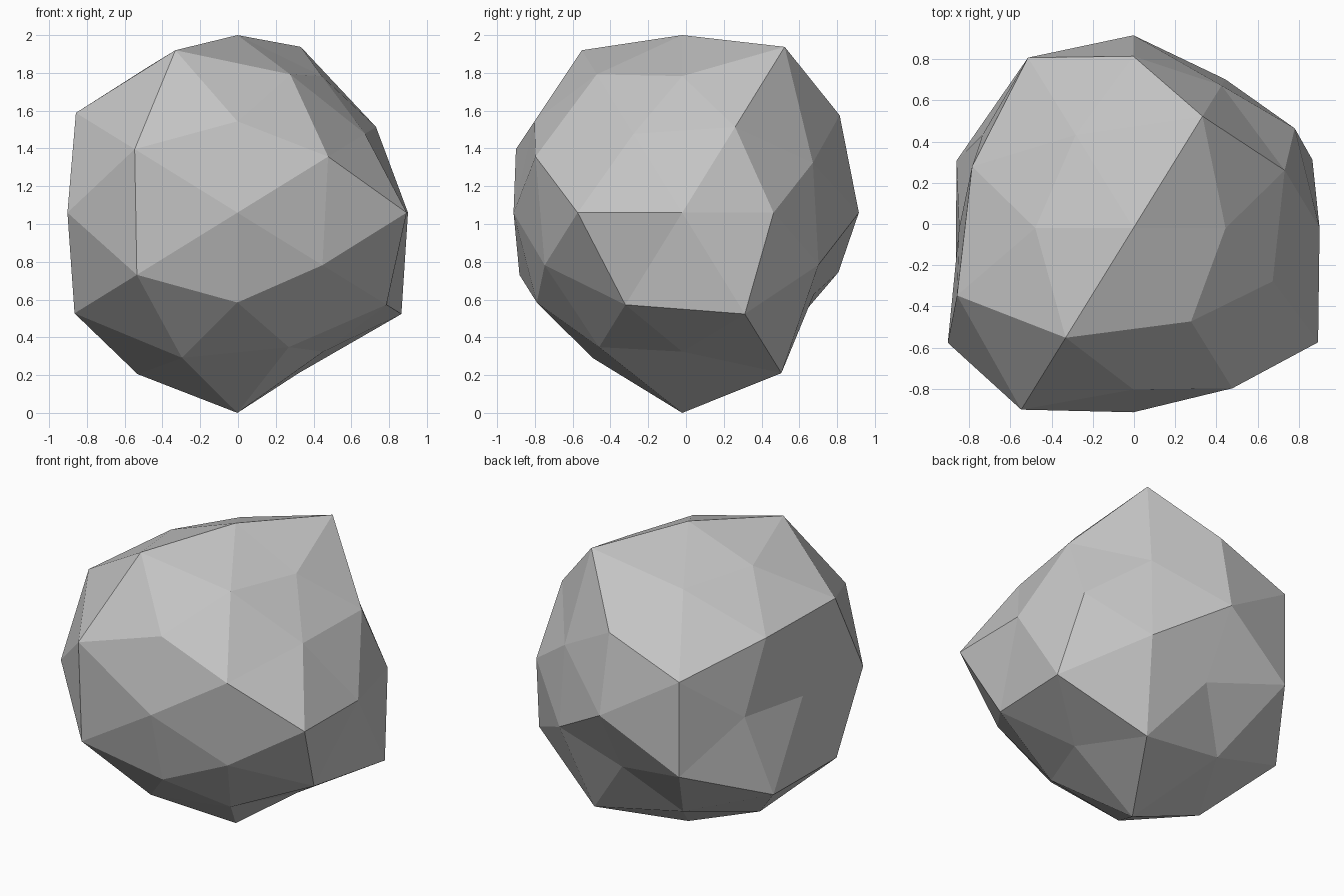
import bpy
import bmesh
from itertools import product
from mathutils import Vector

default_cube = bpy.data.objects.get("Cube")
if default_cube:
    bpy.data.objects.remove(default_cube, do_unlink=True)

GOLDEN = (1 + 5 ** 0.5) / 2
CENTRE = Vector((-0.003, -0.02, 1.06))


def mirrored(direction):
    """All sign variants of a direction, minus before plus, x slowest."""
    options = [(-value, value) if value else (0,) for value in direction]
    return [Vector(choice).normalized() for choice in product(*options)]


# Each family of directions on the ball, with the chiselled radius of every corner
families = [
    # axis tips
    ((1, 0, 0), (0.845, 0.903)),
    ((0, 1, 0), (0.893, 0.935)),
    ((0, 0, 1), (1.06, 0.94)),
    # main corners
    ((1, 0, GOLDEN), (1.005, 0.905, 0.865, 0.85)),
    ((0, GOLDEN, 1), (0.905, 0.92, 0.82, 0.98)),
    ((GOLDEN, 1, 0), (1.058, 0.86, 1.053, 0.92)),
    # corners between them
    ((1, GOLDEN, GOLDEN ** 2), (0.95, 1.063, 0.92, 0.905, 0.88, 0.905, 1.05, 1.085)),
    ((GOLDEN, GOLDEN ** 2, 1), (1.065, 1.088, 1.022, 1.022, 0.9, 0.96, 0.892, 0.855)),
    ((GOLDEN ** 2, 1, GOLDEN), (1.066, 1.057, 1.06, 0.967, 0.975, 0.835, 1.073, 0.907)),
]

# Facet the round ball first, then push each corner in or out
bm = bmesh.new()
radius_of = {}
for direction, radii in families:
    for unit, radius in zip(mirrored(direction), radii):
        radius_of[bm.verts.new(unit)] = radius
bmesh.ops.convex_hull(bm, input=list(bm.verts))
for vert, radius in radius_of.items():
    vert.co = CENTRE + vert.co * radius
bmesh.ops.recalc_face_normals(bm, faces=list(bm.faces))

mesh = bpy.data.meshes.new("boulder")
bm.to_mesh(mesh)
bm.free()

# Plain stone colour
stone = bpy.data.materials.new("stone_grey")
stone.use_nodes = True
colour = (0.555, 0.555, 0.555, 1)
stone.diffuse_color = colour
stone.node_tree.nodes["Principled BSDF"].inputs["Base Color"].default_value = colour
mesh.materials.append(stone)

boulder = bpy.data.objects.new("boulder", mesh)
bpy.context.collection.objects.link(boulder)
